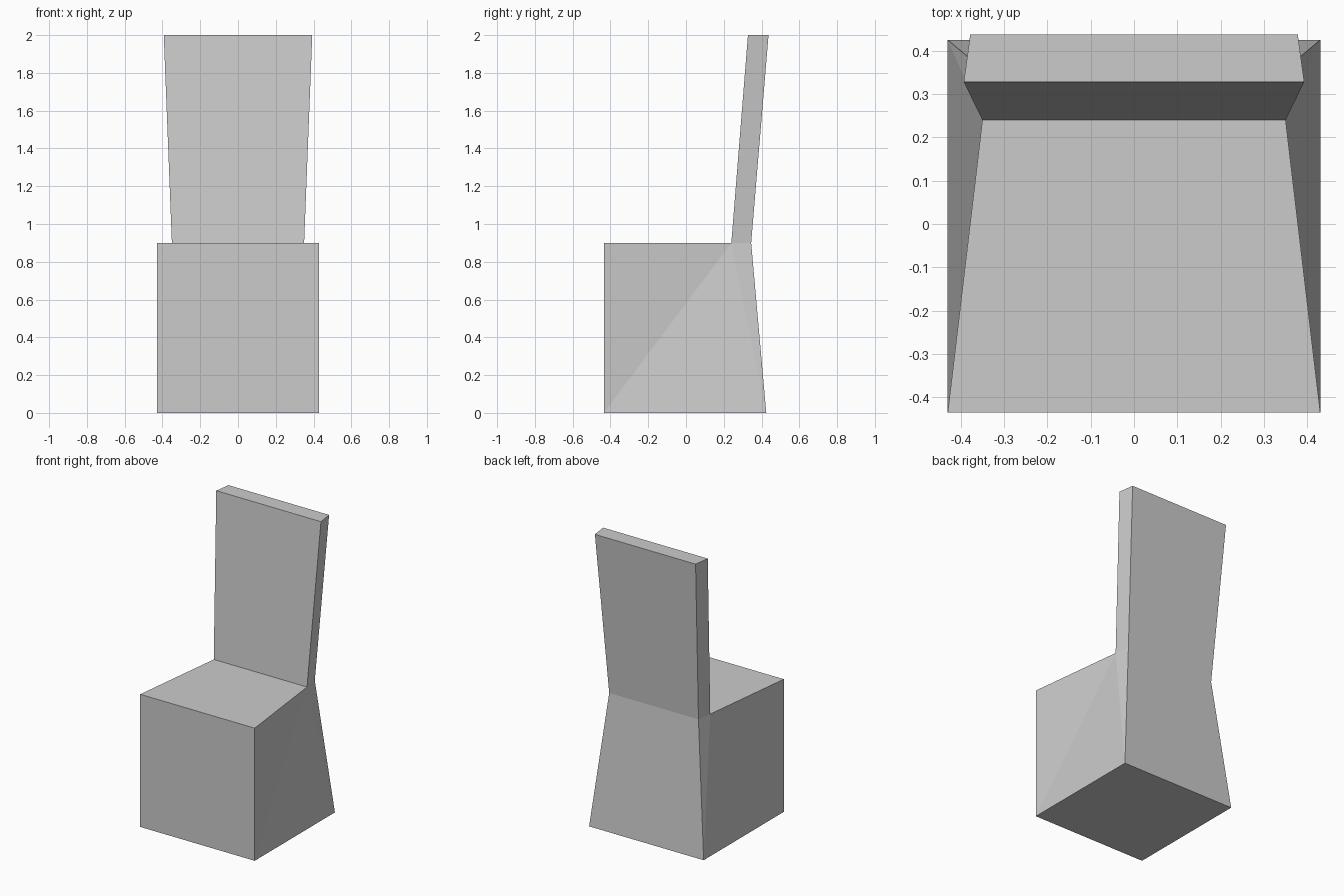
import bpy
import bmesh

cube = bpy.data.objects.get("Cube")
if cube:
    bpy.data.objects.remove(cube, do_unlink=True)

# One plain grey for the whole chair
grey = bpy.data.materials.new("plain_grey")
grey.use_nodes = True
colour = (0.6, 0.6, 0.6, 1)
grey.diffuse_color = colour
grey.node_tree.nodes["Principled BSDF"].inputs["Base Color"].default_value = colour

# Half profile corners (x, y, z); each is mirrored across x
corners = {
    "floor_front": (0.43, -0.435, 0),
    "floor_back": (0.43, 0.425, 0),
    "seat_front": (0.43, -0.435, 0.9),
    "seat_rear": (0.35, 0.24, 0.9),
    "waist_back": (0.335, 0.345, 0.9),
    "top_front": (0.393, 0.328, 2),
    "top_back": (0.378, 0.437, 2),
}

# Outline walked around the side; every step spans the full width
outline = ["floor_front", "seat_front", "seat_rear", "top_front",
           "top_back", "waist_back", "floor_back"]

# Side panels: the lower ones are creased triangles
sides = [
    ("floor_front", "seat_rear", "seat_front"),
    ("floor_front", "floor_back", "seat_rear"),
    ("floor_back", "waist_back", "seat_rear"),
    ("seat_rear", "waist_back", "top_back", "top_front"),
]

bm = bmesh.new()
left = {name: bm.verts.new(p) for name, p in corners.items()}
right = {name: bm.verts.new((-x, y, z)) for name, (x, y, z) in corners.items()}

# Front, seat, backrest, top, back and underside
for a, b in zip(outline, outline[1:] + outline[:1]):
    bm.faces.new((left[a], left[b], right[b], right[a]))

# Both flanks
for names in sides:
    bm.faces.new([left[n] for n in names])
    bm.faces.new([right[n] for n in reversed(names)])

bmesh.ops.recalc_face_normals(bm, faces=bm.faces)
mesh = bpy.data.meshes.new("chair_body")
bm.to_mesh(mesh)
bm.free()
mesh.materials.append(grey)
chair = bpy.data.objects.new("chair_body", mesh)
bpy.context.collection.objects.link(chair)
